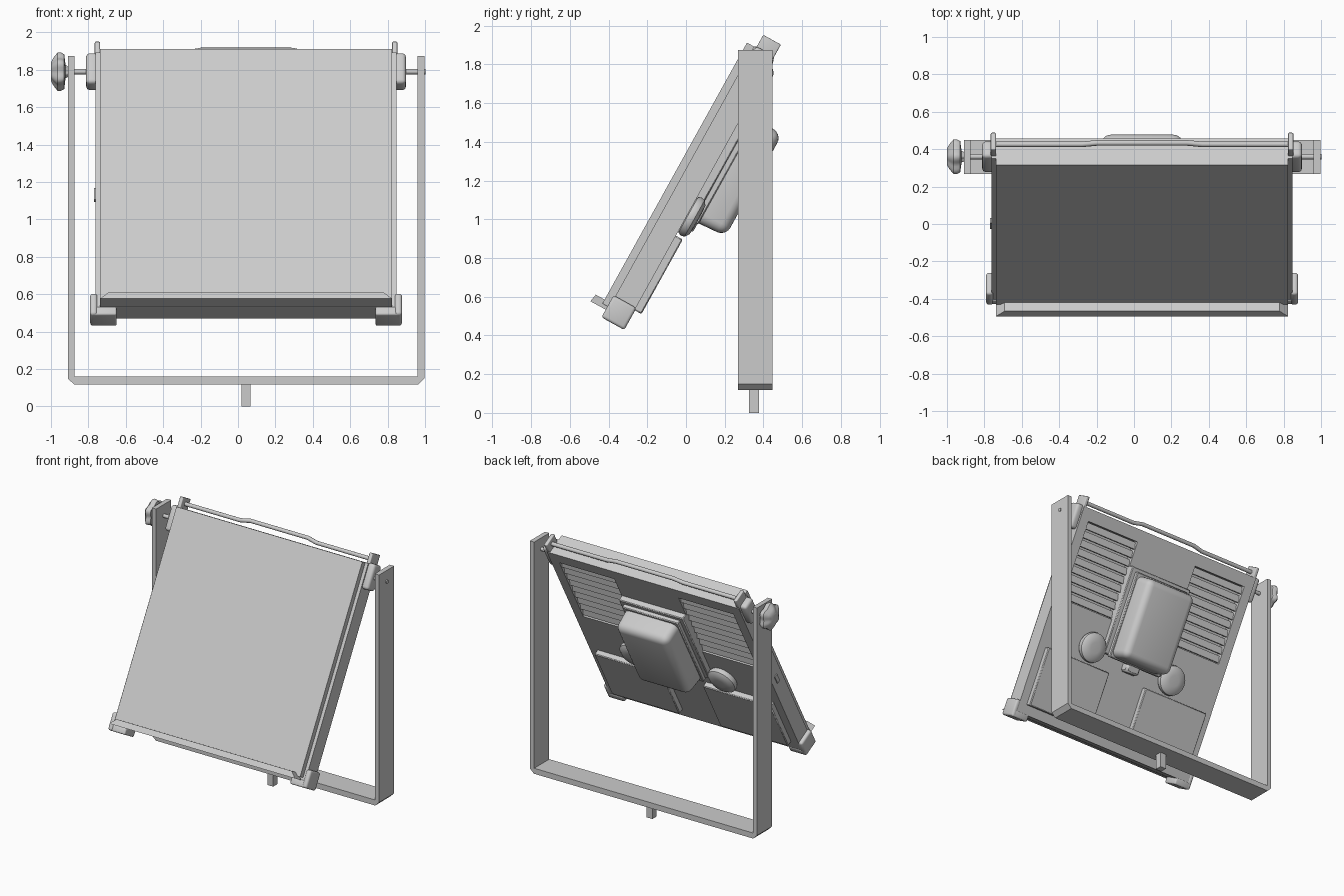
import bpy, bmesh, math
from mathutils import Matrix, Vector

if "Cube" in bpy.data.objects:
    bpy.data.objects.remove(bpy.data.objects["Cube"])

# One painted metal colour
grey = bpy.data.materials.new("light_grey")
grey.use_nodes = True
grey.diffuse_color = (0.6, 0.6, 0.6, 1)
grey.node_tree.nodes["Principled BSDF"].inputs["Base Color"].default_value = (0.6, 0.6, 0.6, 1)

CX = 0.043
WORLD = Matrix.Translation((CX, 0, 0))
# Head frame: x across, y towards the back, z up along the tilted lamp
HEAD = Matrix.Translation((CX, 0.315, 1.912)) @ Matrix.Rotation(math.radians(-29), 4, 'X')


def finish(name, bm, matrix, smooth=False):
    bmesh.ops.recalc_face_normals(bm, faces=bm.faces)
    me = bpy.data.meshes.new(name)
    bm.to_mesh(me)
    bm.free()
    me.materials.append(grey)
    ob = bpy.data.objects.new(name, me)
    bpy.context.collection.objects.link(ob)
    ob.matrix_world = matrix
    if smooth:
        bpy.ops.object.select_all(action='DESELECT')
        ob.select_set(True)
        bpy.context.view_layer.objects.active = ob
        bpy.ops.object.shade_smooth_by_angle(angle=math.radians(40))
    return ob


def box(name, x, y, z, matrix=HEAD, bevel=0, segments=3, taper=1, tilt=0):
    """Box between (min, max) pairs; taper shrinks its back face."""
    bm = bmesh.new()
    bmesh.ops.create_cube(bm, size=1)
    size = Vector((x[1] - x[0], y[1] - y[0], z[1] - z[0]))
    mid = Vector((x[0] + x[1], y[0] + y[1], z[0] + z[1])) / 2
    for v in bm.verts:
        if v.co.y > 0:
            v.co.x *= taper
            v.co.z *= taper
        v.co = v.co * size
    if bevel:
        bmesh.ops.bevel(bm, geom=bm.edges[:], offset=bevel, segments=segments,
                        profile=0.5, affect='EDGES')
    bmesh.ops.rotate(bm, verts=bm.verts, matrix=Matrix.Rotation(tilt, 3, 'X'))
    bmesh.ops.translate(bm, verts=bm.verts, vec=mid)
    return finish(name, bm, matrix, bevel > 0)


def lathe(name, profile, matrix, lobes=0, depth=0, sides=36):
    """Revolve (radius, height) points about z, with optional grip lobes."""
    bm = bmesh.new()
    rings = []
    for r, h in profile:
        ring = []
        for i in range(sides):
            a = math.tau * i / sides
            rr = r * (1 + depth * math.cos(lobes * a)) if lobes else r
            ring.append(bm.verts.new((rr * math.cos(a), rr * math.sin(a), h)))
        rings.append(ring)
    for a, b in zip(rings, rings[1:]):
        for i in range(sides):
            j = (i + 1) % sides
            bm.faces.new((a[i], a[j], b[j], b[i]))
    bm.faces.new(rings[0])
    bm.faces.new(rings[-1])
    return finish(name, bm, matrix, True)


def span(side, a, b):
    return tuple(sorted((side * a, side * b)))


# Yoke: one U-shaped strip with chamfered corners, extruded in depth
outer = [(-.953, 1.875), (-.953, .15), (-.92, .118), (.92, .118), (.953, .15), (.953, 1.875)]
inner = [(.917, 1.875), (.917, .16), (-.917, .16), (-.917, 1.875)]
bm = bmesh.new()
face = bm.faces.new([bm.verts.new((x, .268, z)) for x, z in outer + inner])
ext = bmesh.ops.extrude_face_region(bm, geom=[face])
bmesh.ops.translate(bm, vec=(0, .18, 0),
                    verts=[g for g in ext["geom"] if isinstance(g, bmesh.types.BMVert)])
finish("yoke", bm, WORLD)
box("mounting_spigot", (-.025, .025), (.325, .377), (0, .12), WORLD)

# Lamp body layers
box("front_screen", (-.78, .78), (0, .042), (-1.54, 0))
box("body_core", (-.805, .805), (.04, .105), (-1.56, 0))
box("side_switch", (-.812, -.80), (.09, .12), (-.87, -.80))

# Back shell, left open at the two vents
VX0, VX1, VZ0, VZ1 = .27, .73, -.68, -.09
box("back_shell_top", (-.805, .805), (.10, .162), (VZ1, 0))
box("back_shell_bottom", (-.805, .805), (.10, .162), (-1.56, VZ0))
box("back_shell_middle", (-VX0, VX0), (.10, .162), (VZ0, VZ1))

# Front lip that holds filters, with mitred ends
bm = bmesh.new()
lip = [(.78, .03, -1.56), (.78, -.06, -1.56), (.735, -.052, -1.517), (.735, .03, -1.517)]
ends = [[bm.verts.new((s * x, y, z)) for x, y, z in lip] for s in (-1, 1)]
for i in range(4):
    j = (i + 1) % 4
    bm.faces.new((ends[0][i], ends[0][j], ends[1][j], ends[1][i]))
for e in ends:
    bm.faces.new(e)
finish("filter_lip", bm, HEAD)

for s, tag in ((1, "left"), (-1, "right")):
    box("back_shell_edge_" + tag, span(s, VX1, .805), (.10, .162), (VZ0, VZ1))
    # Louvre slats
    count = 9
    pitch = (VZ1 - VZ0) / count
    for i in range(count):
        z = VZ0 + pitch * (i + .5)
        box(f"vent_slat_{tag}_{i + 1}", span(s, VX0, VX1), (.135, .147),
            (z - .027, z + .027), tilt=math.radians(20))
    # Raised cover plates low on the back
    box("cover_plate_" + tag, span(s, .17, .74), (.15, .203), (-1.49, -1.05), bevel=.006, segments=1)
    # Round thumb knobs
    lathe("back_knob_" + tag, [(.08, 0), (.105, .008), (.112, .025), (.108, .045), (.085, .062), (.04, .066)],
          HEAD @ Matrix.Translation((s * .37, .158, -.925)) @ Matrix.Rotation(-math.pi / 2, 4, 'X'))
    # Top clips with pivot blocks and fins
    box("pivot_block_" + tag, span(s, .79, .855), (.048, .148), (-.178, .007), bevel=.02)
    box("top_fin_" + tag, span(s, .781, .809), (.054, .158), (-.05, .076), bevel=.006)
    # Bottom corner clips
    box("corner_clip_side_" + tag, span(s, .795, .834), (.03, .165), (-1.605, -1.475), bevel=.015)
    box("corner_clip_foot_" + tag, span(s, .692, .83), (.035, .165), (-1.605, -1.555), bevel=.01)
    # Pivot axle
    lathe("pivot_axle_" + tag, [(.014, .84), (.014, .96)],
          Matrix.Translation((CX, .36, 1.79)) @ Matrix.Rotation(s * math.pi / 2, 4, 'Y'), sides=16)

# Tilt locking knob on the right arm
lathe("tilt_knob", [(.025, .95), (.032, .965), (.085, .972), (.094, .99), (.094, 1.008), (.068, 1.03), (.045, 1.043)],
      Matrix.Translation((CX, .36, 1.79)) @ Matrix.Rotation(-math.pi / 2, 4, 'Y'), lobes=6, depth=.09, sides=48)

# Retaining rod across the top, cranked slightly in the middle
cu = bpy.data.curves.new("retaining_rod", 'CURVE')
cu.dimensions = '3D'
cu.bevel_depth = .015
cu.bevel_resolution = 3
cu.use_fill_caps = True
spline = cu.splines.new('POLY')
path = [(-.79, .034), (-.32, .034), (-.24, .05), (.24, .05), (.32, .034), (.79, .034)]
spline.points.add(len(path) - 1)
for p, (x, z) in zip(spline.points, path):
    p.co = (x, .108, z, 1)
cu.materials.append(grey)
rod = bpy.data.objects.new("retaining_rod", cu)
bpy.context.collection.objects.link(rod)
rod.matrix_world = HEAD

# Rear power housing on its flange, with cable gland below
box("housing_flange", (-.27, .27), (.15, .205), (-.93, -.27), bevel=.006, segments=1)
box("housing_collar", (-.235, .235), (.20, .235), (-.945, -.30), bevel=.006, segments=1)
box("power_housing", (-.225, .225), (.19, .388), (-.94, -.315), bevel=.05, segments=5, taper=.96)
box("cable_gland", (-.06, .06), (.15, .23), (-1.0, -.92), bevel=.015, segments=1)
